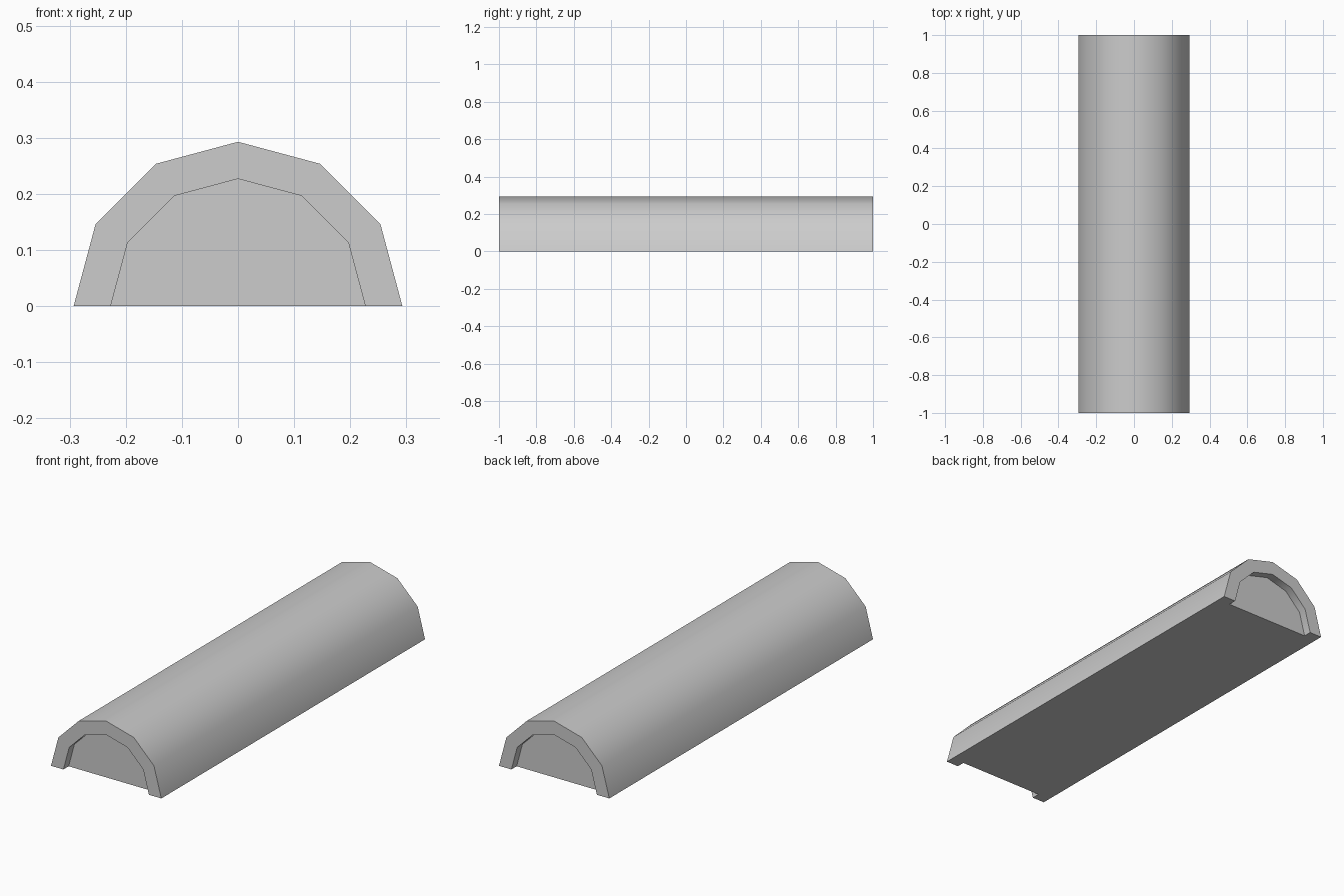
import bpy
import bmesh
import math

cube = bpy.data.objects.get("Cube")
if cube:
    bpy.data.objects.remove(cube, do_unlink=True)

SEGMENTS = 6
OUTER, INNER = 0.293, 0.227
END, RECESS = 1.0, 0.96

grey = bpy.data.materials.new("plain grey")
grey.use_nodes = True
colour = (0.604, 0.604, 0.604, 1)
grey.diffuse_color = colour
grey.node_tree.nodes["Principled BSDF"].inputs["Base Color"].default_value = colour

bm = bmesh.new()


def arch(radius, y):
    """Half circle of vertices standing on the ground."""
    angles = [math.pi * i / SEGMENTS for i in range(SEGMENTS + 1)]
    return [bm.verts.new((radius * math.cos(a), y, radius * math.sin(a))) for a in angles]


def bridge(a, b):
    for i in range(SEGMENTS):
        bm.faces.new((a[i], a[i + 1], b[i + 1], b[i]))


# Arches from the front recess, over the outside, to the back recess
arches = [arch(INNER, -RECESS), arch(INNER, -END), arch(OUTER, -END),
          arch(OUTER, END), arch(INNER, END), arch(INNER, RECESS)]
for a, b in zip(arches, arches[1:]):
    bridge(a, b)

# Recessed end panels
bm.faces.new(arches[0])
bm.faces.new(arches[-1])

# Flat underside, notched where the ends are recessed
bm.faces.new([a[0] for a in arches] + [a[-1] for a in reversed(arches)])

bmesh.ops.recalc_face_normals(bm, faces=bm.faces)
mesh = bpy.data.meshes.new("half_round_bar")
bm.to_mesh(mesh)
bm.free()
mesh.materials.append(grey)

bar = bpy.data.objects.new("half_round_bar", mesh)
bpy.context.collection.objects.link(bar)
bpy.ops.object.select_all(action="DESELECT")
bar.select_set(True)
bpy.context.view_layer.objects.active = bar
bpy.ops.object.shade_smooth_by_angle(angle=math.radians(40))
